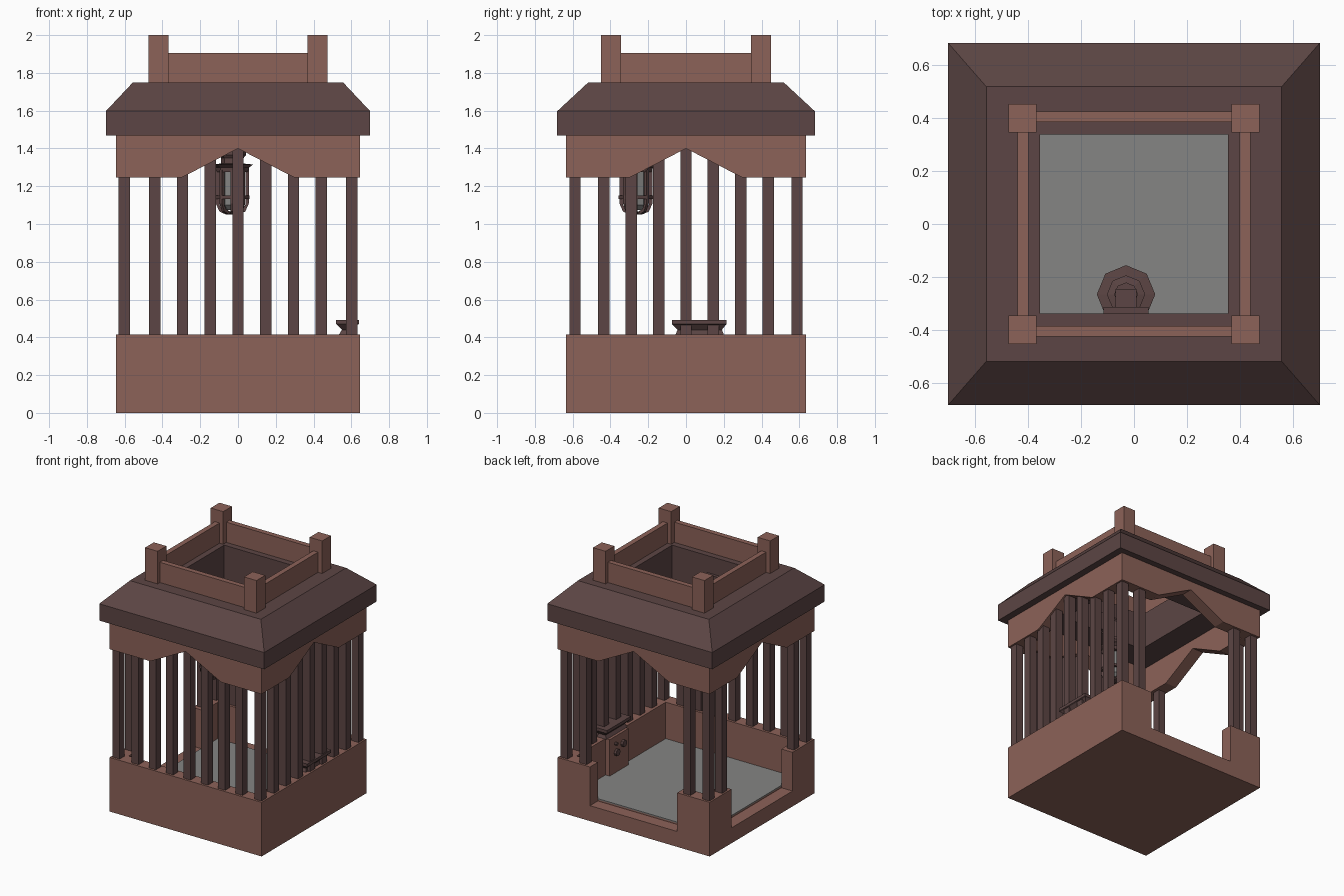
import bpy, bmesh, math

if "Cube" in bpy.data.objects:
    bpy.data.objects.remove(bpy.data.objects["Cube"])

def mat(name, c):
    m = bpy.data.materials.new(name)
    m.diffuse_color = (*c, 1)
    m.use_nodes = True
    m.node_tree.nodes["Principled BSDF"].inputs["Base Color"].default_value = m.diffuse_color
    return m

LIGHT = mat("warm brown wood", (0.262, 0.122, 0.098))
DARK = mat("dark brown wood", (0.107, 0.060, 0.058))
GREY = mat("grey", (0.235, 0.235, 0.230))

def finish(name, bm, m):
    bmesh.ops.recalc_face_normals(bm, faces=bm.faces)
    me = bpy.data.meshes.new(name)
    bm.to_mesh(me)
    bm.free()
    me.materials.append(m)
    ob = bpy.data.objects.new(name, me)
    bpy.context.collection.objects.link(ob)
    return ob

def loft(name, rings, m, closed=False):
    """Skin a list of point rings; cap the ends, or join last to first."""
    bm = bmesh.new()
    vs = [[bm.verts.new(p) for p in r] for r in rings]
    n = len(vs[0])
    pairs = list(zip(vs, vs[1:])) + ([(vs[-1], vs[0])] if closed else [])
    for a, b in pairs:
        for i in range(n):
            j = (i + 1) % n
            bm.faces.new((a[i], a[j], b[j], b[i]))
    if not closed:
        bm.faces.new(vs[0])
        bm.faces.new(vs[-1])
    return finish(name, bm, m)

def rect(x0, x1, y0, y1, z):
    return [(x0, y0, z), (x1, y0, z), (x1, y1, z), (x0, y1, z)]

def box(name, x0, x1, y0, y1, z0, z1, m):
    return loft(name, [rect(x0, x1, y0, y1, z0), rect(x0, x1, y0, y1, z1)], m)

def panel(name, prof, axis, a, b, m):
    """Extrude a (u, z) profile along axis between a and b."""
    pt = (lambda u, z, w: (u, w, z)) if axis == "y" else (lambda u, z, w: (w, u, z))
    return loft(name, [[pt(u, z, w) for u, z in prof] for w in (a, b)], m)

def lathe(name, prof, cx, cy, m, n=8, closed=False):
    rings = [[(cx + r * math.cos(2 * math.pi * i / n), cy + r * math.sin(2 * math.pi * i / n), z)
              for i in range(n)] for r, z in prof]
    return loft(name, rings, m, closed)

X, Y, T = 0.645, 0.635, 0.095      # half width, half depth, wall thickness
XI, YI = X - T, Y - T
WALL, SILL = 0.415, 0.118

# Base walls: solid at front and right, notched doorways at back and left
def doorway(h):
    return [(-h, 0), (h, 0), (h, WALL), (0.37, WALL), (0.37, SILL),
            (-0.37, SILL), (-0.37, WALL), (-h, WALL)]
box("front_wall", -X, X, -Y, -YI, 0, WALL, LIGHT)
box("right_wall", XI, X, -YI, YI, 0, WALL, LIGHT)
panel("back_wall", doorway(X), "y", YI, Y, LIGHT)
panel("left_wall", doorway(YI), "x", -X, -XI, LIGHT)
box("floor_base", -XI, XI, -YI, YI, 0, 0.128, LIGHT)
box("floor_panel", -XI, XI, -YI, YI, 0.128, 0.136, GREY)

# Vertical bars; doorway sides keep only the ones nearest the corners
def bar(x, y):
    box("bar", x - 0.03, x + 0.03, y - 0.03, y + 0.03, WALL, 1.44, DARK)
BX, BY = 0.602, 0.588
for i in range(-4, 5):
    bx = BX * (1 if i > 0 else -1) if abs(i) == 4 else i * 0.147
    by = BY * (1 if i > 0 else -1) if abs(i) == 4 else i * 0.145
    bar(bx, -BY)
    if abs(i) >= 3:
        bar(bx, BY)
    if abs(i) < 4:
        bar(BX, by)
    if abs(i) == 3:
        bar(-BX, by)

# Peaked header boards on all four sides
def header(h):
    return [(-h, 1.245), (-0.30, 1.245), (0, 1.40), (0.30, 1.245), (h, 1.245), (h, 1.47), (-h, 1.47)]
for s, side in ((-1, "front"), (1, "back")):
    panel(side + "_header", header(X), "y", s * YI, s * Y, LIGHT)
for s, side in ((-1, "left"), (1, "right")):
    panel(side + "_header", header(YI), "x", s * XI, s * X, LIGHT)

# Roof ring with sloped shoulders and a square opening
HX, HY = 0.353, 0.337
loft("roof", [rect(-a, a, -b, b, z) for a, b, z in (
    (HX, HY, 1.468), (0.70, 0.682, 1.468), (0.70, 0.682, 1.597),
    (0.556, 0.517, 1.75), (HX, HY, 1.75))], DARK, closed=True)

# Rooftop posts and rails
for sx in (-1, 1):
    for sy in (-1, 1):
        x, y = sx * 0.42, sy * 0.398
        box("roof_post", x - 0.053, x + 0.053, y - 0.053, y + 0.053, 1.75, 2.0, LIGHT)
for s in (-1, 1):
    box("roof_rail", -0.367, 0.367, s * 0.403 - 0.02, s * 0.403 + 0.02, 1.75, 1.905, LIGHT)
    box("roof_rail", s * 0.418 - 0.02, s * 0.418 + 0.02, -0.345, 0.345, 1.75, 1.905, LIGHT)

# Caged lantern hanging inside the front edge of the opening
LX, LY = -0.03, -0.265
box("lantern_plate", LX - 0.085, LX + 0.085, -0.337, -0.312, 1.48, 1.62, DARK)
box("lantern_arm", LX - 0.04, LX + 0.04, -0.312, -0.245, 1.50, 1.56, DARK)
lathe("lantern_stem", [(0.045, 1.35), (0.045, 1.53)], LX, LY, DARK)
lathe("lantern_cap", [(0.085, 1.275), (0.09, 1.30), (0.11, 1.315), (0.06, 1.32),
                      (0.06, 1.35), (0.072, 1.365), (0.072, 1.385), (0.045, 1.39)], LX, LY, DARK)
lathe("lantern_glass", [(0.03, 1.075), (0.055, 1.10), (0.055, 1.28)], LX, LY, GREY)
lathe("lantern_band", [(0.072, 1.132), (0.092, 1.132), (0.092, 1.152), (0.072, 1.152)],
      LX, LY, DARK, closed=True)
lathe("lantern_foot", [(0.03, 1.05), (0.04, 1.065)], LX, LY, DARK)
for k in range(8):
    c, s = math.cos(k * math.pi / 4), math.sin(k * math.pi / 4)
    rings = []
    for r, z, dr, dz in ((0.078, 1.285, 1, 0), (0.078, 1.105, 1, 0.3),
                         (0.062, 1.072, 0.7, -0.7), (0.03, 1.058, 0, -1)):
        rings.append([(LX + (r + a * dr * 0.009) * c - b * 0.009 * s,
                       LY + (r + a * dr * 0.009) * s + b * 0.009 * c, z + a * dz * 0.009)
                      for a, b in ((-1, -1), (1, -1), (1, 1), (-1, 1))])
    loft("lantern_cage_bar", rings, DARK)

# Control box on the right wall with a flared cap and round buttons
box("control_box", 0.515, XI, -0.04, 0.19, 0.136, WALL, LIGHT)
loft("control_cap", [rect(0.535, 0.615, -0.055, 0.20, 0.415), rect(0.55, 0.61, -0.045, 0.19, 0.44),
                     rect(0.525, 0.63, -0.07, 0.21, 0.465), rect(0.52, 0.64, -0.075, 0.215, 0.47),
                     rect(0.52, 0.64, -0.075, 0.215, 0.493)], DARK)
for y, z, r in ((0.03, 0.33, 0.026), (0.11, 0.29, 0.026), (0.12, 0.36, 0.012)):
    ring = [(y + r * math.cos(i * math.pi / 4), z + r * math.sin(i * math.pi / 4)) for i in range(8)]
    panel("control_button", ring, "x", 0.497, 0.52, DARK)
